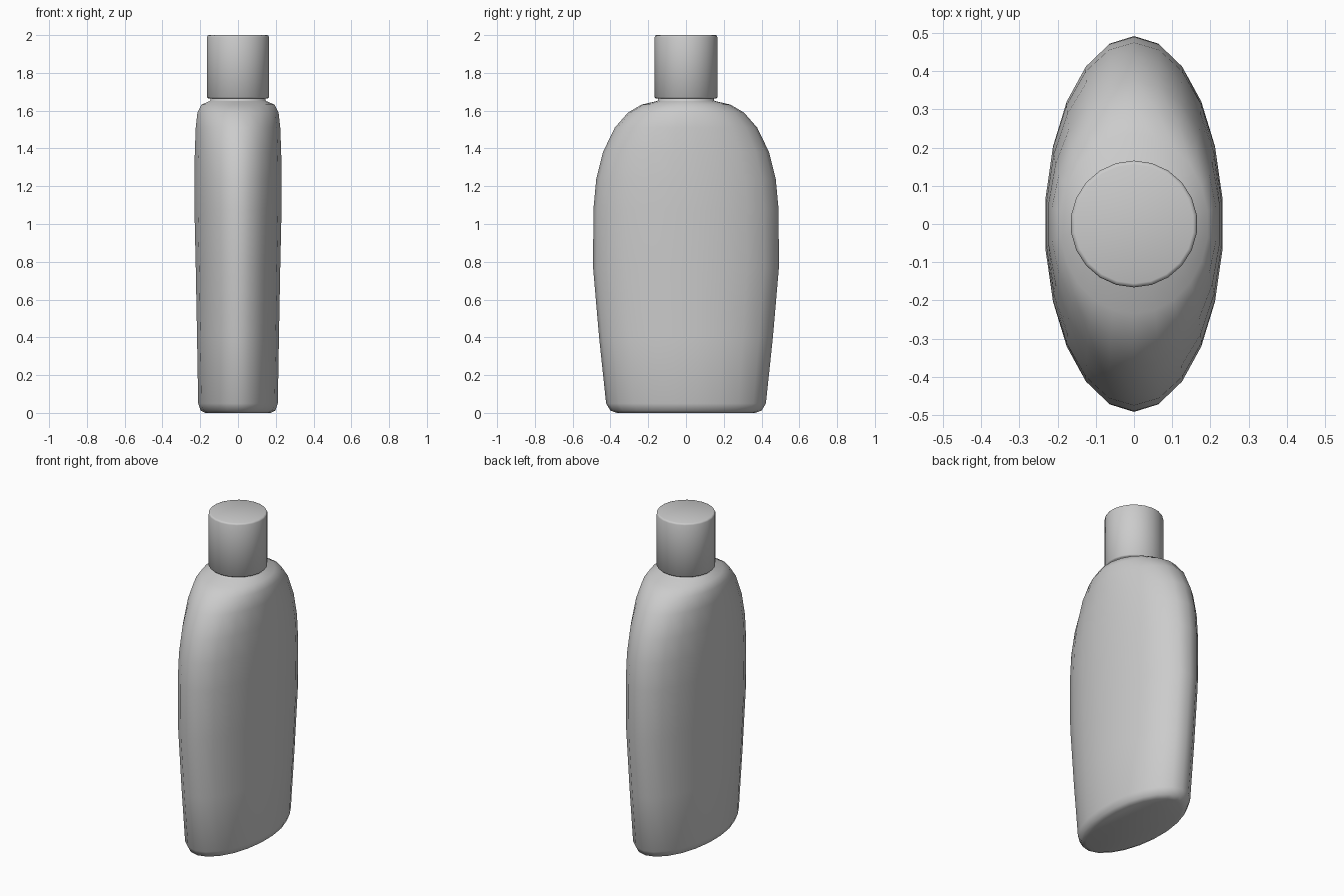
import bpy, bmesh
from math import sin, cos, pi

if "Cube" in bpy.data.objects:
    bpy.data.objects.remove(bpy.data.objects["Cube"])

SIDES = 22


def loft(name, rings):
    """Skin a stack of elliptical rings (half width x, half depth y, z) and cap both ends."""
    bm = bmesh.new()
    loops = []
    for rx, ry, z in rings:
        loops.append([bm.verts.new((rx * sin(2 * pi * i / SIDES),
                                    ry * cos(2 * pi * i / SIDES), z))
                      for i in range(SIDES)])
    for a, b in zip(loops, loops[1:]):
        for i in range(SIDES):
            j = (i + 1) % SIDES
            bm.faces.new((a[i], a[j], b[j], b[i]))
    bm.faces.new(loops[0])
    bm.faces.new(loops[-1])
    bmesh.ops.recalc_face_normals(bm, faces=bm.faces)
    for f in bm.faces:
        f.smooth = True
    mesh = bpy.data.meshes.new(name)
    bm.to_mesh(mesh)
    bm.free()
    obj = bpy.data.objects.new(name, mesh)
    bpy.context.collection.objects.link(obj)
    return obj


# Flattened bottle with rounded base, wide shoulders and a short round neck
loft("bottle_body", [
    (0.175, 0.365, 0.0),
    (0.200, 0.400, 0.012),
    (0.213, 0.423, 0.05),
    (0.219, 0.460, 0.40),
    (0.226, 0.492, 0.77),
    (0.233, 0.490, 1.08),
    (0.234, 0.475, 1.24),
    (0.231, 0.440, 1.38),
    (0.226, 0.377, 1.51),
    (0.217, 0.307, 1.59),
    (0.195, 0.235, 1.632),
    (0.153, 0.157, 1.65),
    (0.147, 0.147, 1.655),
    (0.147, 0.147, 1.675),
])

# Round cap with slightly softened rims
loft("cap", [
    (0.160, 0.160, 1.665),
    (0.166, 0.166, 1.671),
    (0.166, 0.166, 1.990),
    (0.163, 0.163, 1.997),
    (0.156, 0.156, 2.0),
])
